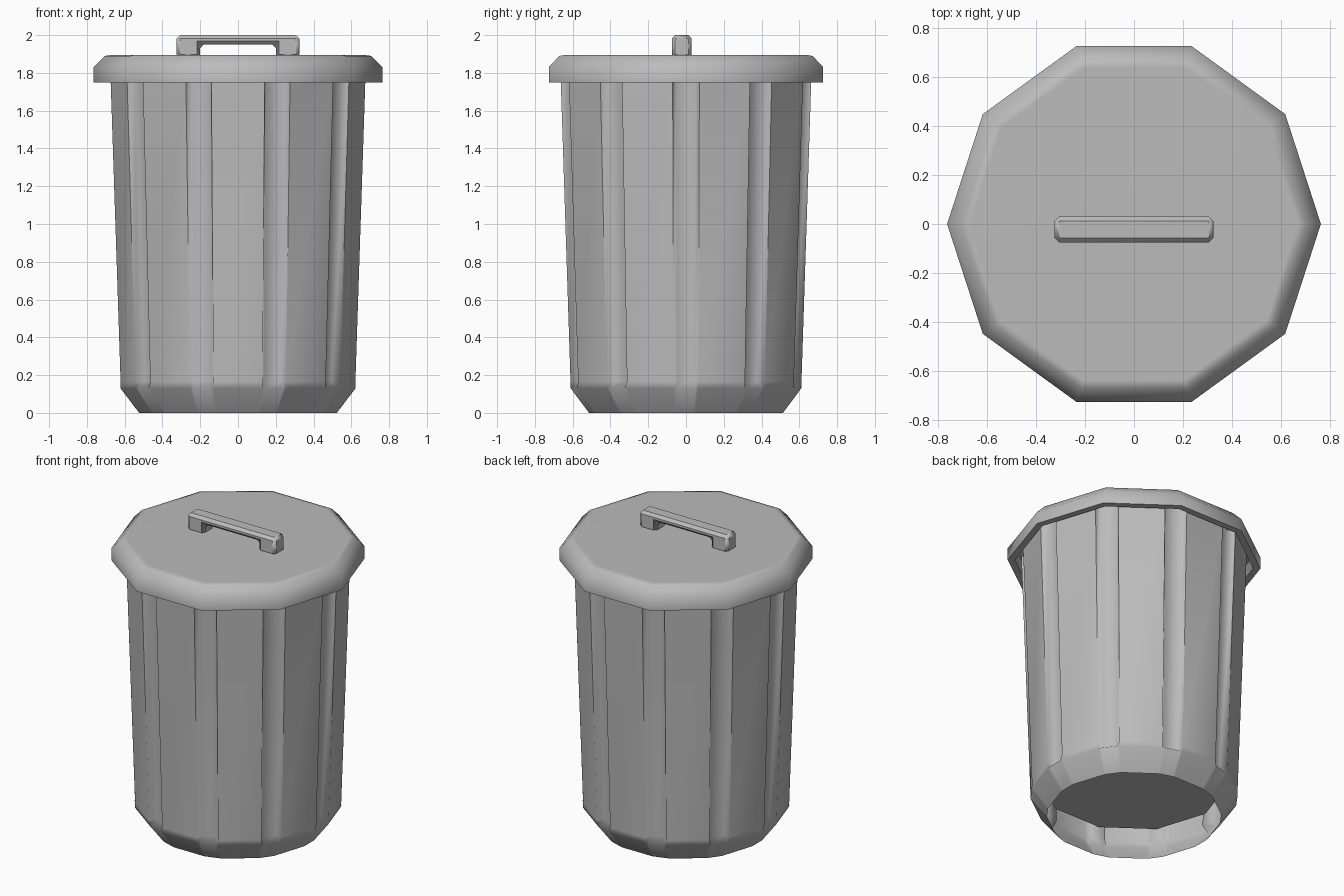
import bpy, bmesh
from math import cos, sin, radians

default = bpy.data.objects.get("Cube")
if default:
    bpy.data.objects.remove(default, do_unlink=True)

SIDES = 10
STEP = 360 / SIDES

grey = bpy.data.materials.new("galvanised grey")
grey.use_nodes = True
colour = (0.5, 0.5, 0.5, 1)
grey.diffuse_color = colour
grey.node_tree.nodes["Principled BSDF"].inputs["Base Color"].default_value = colour


def finish(name, bm, angle):
    """Turn a bmesh into a smooth-shaded grey object."""
    bmesh.ops.recalc_face_normals(bm, faces=bm.faces[:])
    mesh = bpy.data.meshes.new(name)
    bm.to_mesh(mesh)
    bm.free()
    mesh.materials.append(grey)
    obj = bpy.data.objects.new(name, mesh)
    bpy.context.collection.objects.link(obj)
    bpy.ops.object.select_all(action="DESELECT")
    obj.select_set(True)
    bpy.context.view_layer.objects.active = obj
    bpy.ops.object.shade_smooth_by_angle(angle=radians(angle))
    weighted = obj.modifiers.new("even shading", "WEIGHTED_NORMAL")
    weighted.keep_sharp = True
    return obj


def polar(bm, r, degrees, z):
    a = radians(degrees)
    return bm.verts.new((r * cos(a), r * sin(a), z))


def bridge(bm, rings):
    """Join each ring of vertices to the next with quads."""
    for low, high in zip(rings, rings[1:]):
        n = len(low)
        for i in range(n):
            j = (i + 1) % n
            bm.faces.new((low[i], low[j], high[j], high[i]))


# Tapered body: ten flat panels parted by recessed vertical grooves
def body_ring(bm, r, z, depth):
    ring = []
    for k in range(SIDES):
        for offset, inset in ((-6, 0), (-4.5, depth), (4.5, depth), (6, 0)):
            ring.append(polar(bm, r - inset, k * STEP + offset, z))
    return ring


bm = bmesh.new()
bridge(bm, [body_ring(bm, *row) for row in (
    (0.525, 0, 0), (0.624, 0.13, 0), (0.625, 0.165, 0.045), (0.68, 1.82, 0.045))])
finish("body", bm, 80)

# Raised floor, set up inside the open base
bm = bmesh.new()
bm.faces.new([polar(bm, 0.56, k * STEP, 0.22) for k in range(SIDES)])
finish("floor", bm, 30)

# Ten-sided lid with chamfered shoulder and hollow underside
bm = bmesh.new()
profile = ((0.66, 1.85), (0.71, 1.82), (0.72, 1.75), (0.764, 1.75),
           (0.764, 1.83), (0.705, 1.89), (0.67, 1.895))
rings = [[polar(bm, r, k * STEP, z) for k in range(SIDES)] for r, z in profile]
bridge(bm, rings)
bm.faces.new(rings[-1])
bm.faces.new(rings[0])
finish("lid", bm, 50)

# Lid handle: bracket outline extruded across its depth
outline = ((-0.325, 1.88), (-0.2, 1.88), (-0.2, 1.95), (0.2, 1.95),
           (0.2, 1.88), (0.325, 1.88), (0.325, 2), (-0.325, 2))
bm = bmesh.new()
face = bm.faces.new([bm.verts.new((x, -0.075, z)) for x, z in outline])
sweep = bmesh.ops.extrude_face_region(bm, geom=[face], use_keep_orig=True)
moved = [v for v in sweep["geom"] if isinstance(v, bmesh.types.BMVert)]
bmesh.ops.translate(bm, verts=moved, vec=(0, 0.105, 0))
handle = finish("lid_handle", bm, 50)
bevel = handle.modifiers.new("soft edges", "BEVEL")
bevel.width = 0.018
bevel.segments = 1
handle.modifiers.move(1, 0)
